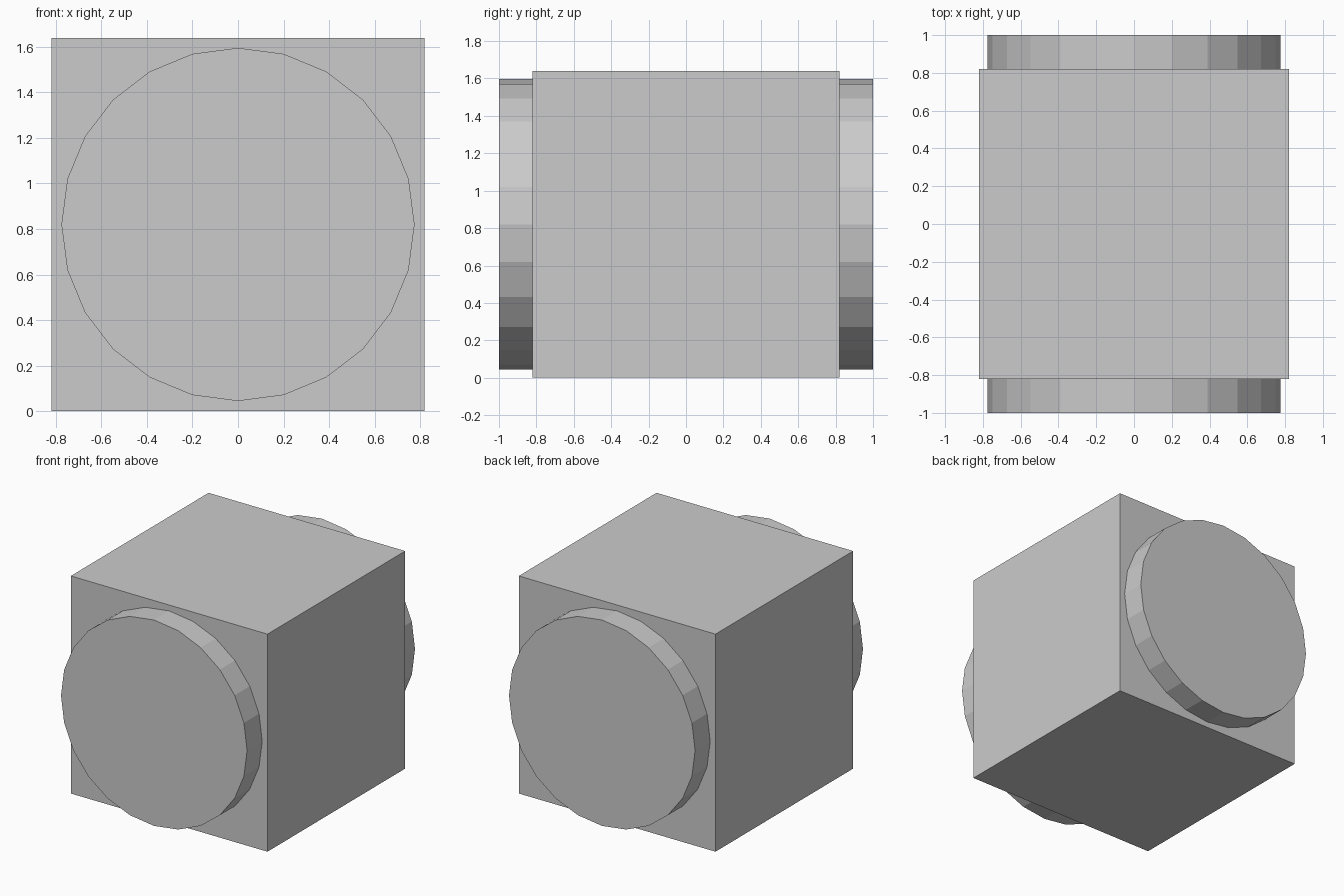
import bpy
import math

if "Cube" in bpy.data.objects:
    bpy.data.objects.remove(bpy.data.objects["Cube"])

HALF = 0.82      # half the cube's edge
RADIUS = 0.776   # drum radius

# Cube body standing on the ground
bpy.ops.mesh.primitive_cube_add(size=2 * HALF, location=(0, 0, HALF))
bpy.context.object.name = "cube_body"

# 24-sided drum running front to back through the body
bpy.ops.mesh.primitive_cylinder_add(
    vertices=24, radius=RADIUS, depth=2,
    location=(0, 0, HALF), rotation=(math.pi / 2, 0, 0))
bpy.context.object.name = "through_drum"
